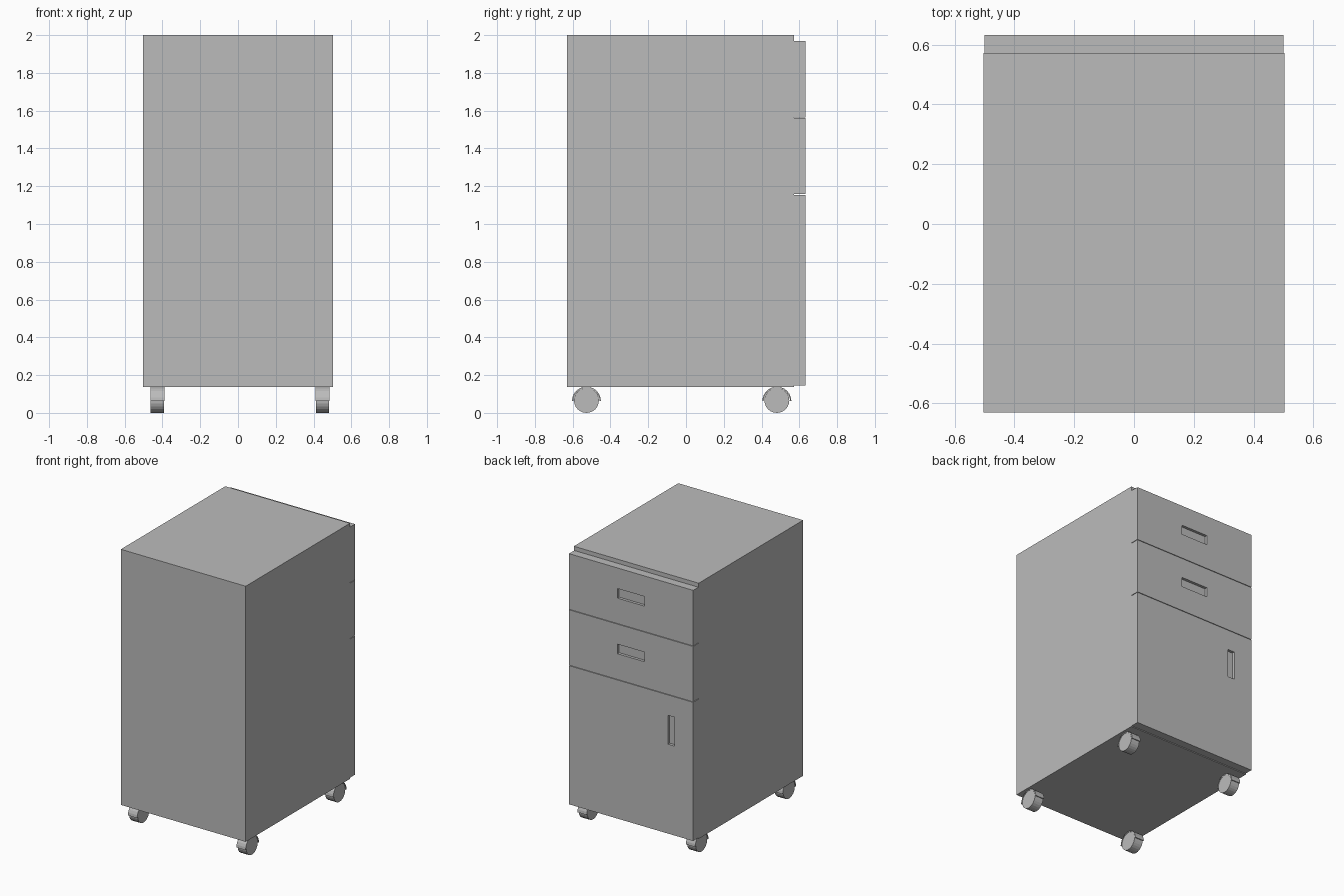
import bpy, bmesh, math
from mathutils import Vector, Matrix

cube = bpy.data.objects.get("Cube")
if cube:
    bpy.data.objects.remove(cube, do_unlink=True)

grey = bpy.data.materials.new("cabinet grey")
grey.use_nodes = True
grey.diffuse_color = (0.5, 0.5, 0.5, 1)
grey.node_tree.nodes["Principled BSDF"].inputs["Base Color"].default_value = (0.5, 0.5, 0.5, 1)


def finish(name, bm):
    bmesh.ops.recalc_face_normals(bm, faces=bm.faces)
    mesh = bpy.data.meshes.new(name)
    bm.to_mesh(mesh)
    bm.free()
    mesh.materials.append(grey)
    obj = bpy.data.objects.new(name, mesh)
    bpy.context.collection.objects.link(obj)
    return obj


def box(name, low, high):
    low, high = Vector(low), Vector(high)
    bm = bmesh.new()
    size = Matrix.Diagonal((high - low).to_4d())
    bmesh.ops.create_cube(bm, size=1, matrix=Matrix.Translation((low + high) / 2) @ size)
    return finish(name, bm)


def extruded(name, outline, x, width):
    """Extrude a (y, z) outline along x, centred on x."""
    bm = bmesh.new()
    face = bm.faces.new([bm.verts.new((x - width / 2, y, z)) for y, z in outline])
    moved = bmesh.ops.extrude_face_region(bm, geom=[face], use_keep_orig=True)["geom"]
    verts = [v for v in moved if isinstance(v, bmesh.types.BMVert)]
    bmesh.ops.translate(bm, verts=verts, vec=(width, 0, 0))
    return finish(name, bm)


def arc(y, z, radius, start, end, steps):
    angles = [start + (end - start) * i / steps for i in range(steps + 1)]
    return [(y + radius * math.cos(a), z + radius * math.sin(a)) for a in angles]


# Cabinet carcass
FACE, OUTER = 0.572, 0.632
box("cabinet_body", (-0.503, -0.63, 0.138), (0.503, FACE, 2))


# Drawer and door fronts, each with a recessed finger pull
def front_panel(name, bottom, top, pull_x, pull_z, pull_w, pull_h):
    panel = box(name, (-0.5, FACE, bottom), (0.5, OUTER, top))
    cutter = box("pull_cutter", (pull_x - pull_w / 2, OUTER - 0.02, pull_z - pull_h / 2),
                 (pull_x + pull_w / 2, OUTER + 0.1, pull_z + pull_h / 2))
    cutter.hide_render = True
    mod = panel.modifiers.new("finger_pull", 'BOOLEAN')
    mod.operation, mod.solver, mod.object = 'DIFFERENCE', 'EXACT', cutter
    bpy.context.view_layer.objects.active = panel
    bpy.ops.object.modifier_apply(modifier=mod.name)
    bpy.data.objects.remove(cutter, do_unlink=True)


front_panel("upper_drawer_front", 1.565, 1.97, 0, 1.785, 0.22, 0.07)
front_panel("lower_drawer_front", 1.158, 1.561, 0, 1.38, 0.22, 0.07)
front_panel("door_front", 0.144, 1.154, -0.323, 0.9, 0.053, 0.21)

# Castors: a wheel under a half-ring guard
RADIUS = 0.066
for x, side in ((-0.427, "right"), (0.447, "left")):
    for y, end in ((-0.527, "front"), (0.481, "back")):
        wheel = arc(y, RADIUS, RADIUS, 0, math.tau, 24)[:-1]
        extruded(f"{end}_{side}_wheel", wheel, x, 0.07)
        guard = arc(y, 0.062, 0.077, 0, math.pi, 12) + arc(y, 0.062, 0.07, math.pi, 0, 12)
        extruded(f"{end}_{side}_guard", guard, x, 0.074)
